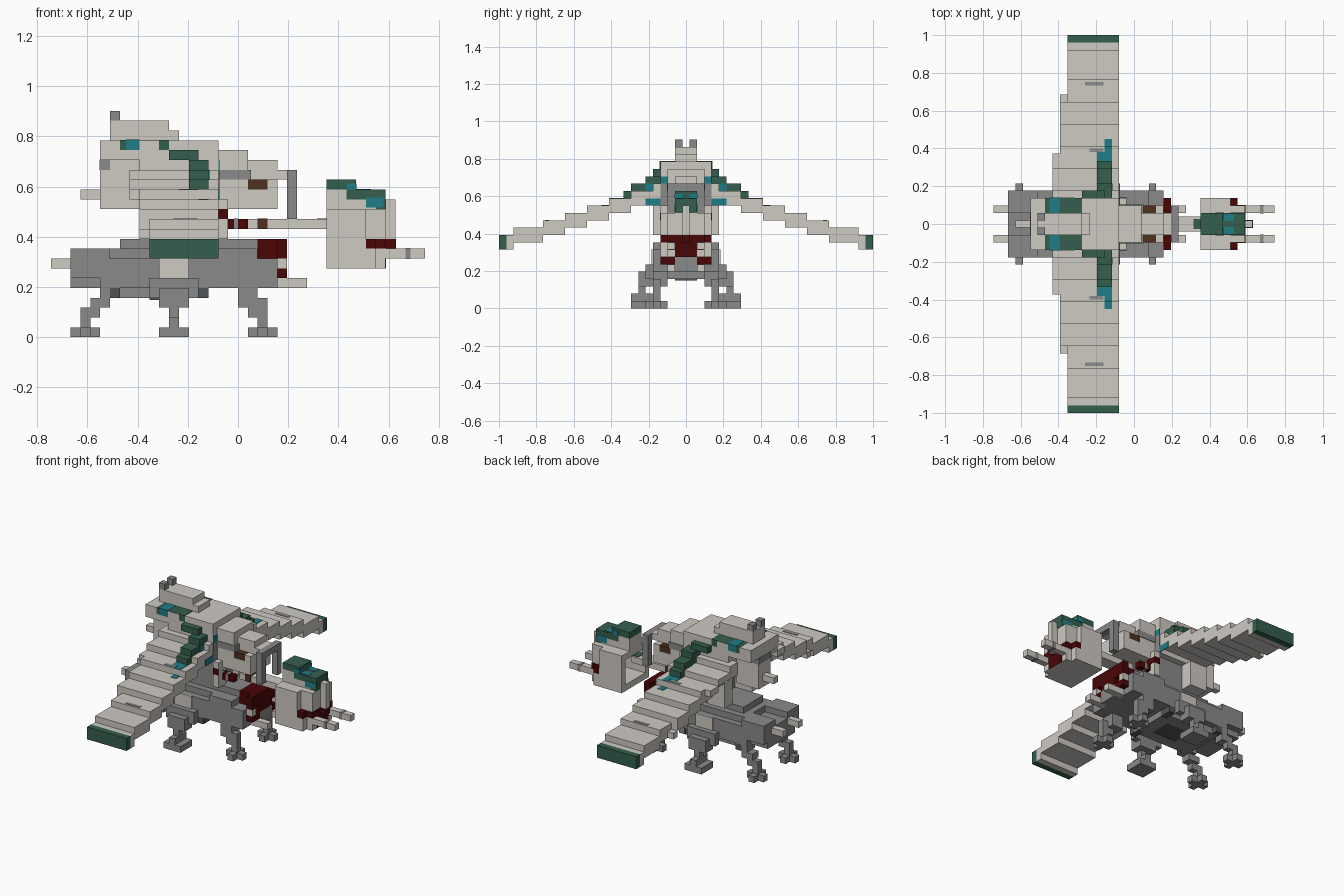
import bpy, bmesh
from mathutils import Vector

cube = bpy.data.objects.get("Cube")
if cube:
    bpy.data.objects.remove(cube, do_unlink=True)

U = 2 / 51  # size of one block


def colour(name, *srgb):
    rgba = [(c / 255) ** 2.2 for c in srgb] + [1]
    m = bpy.data.materials.new(name)
    m.use_nodes = True
    m.diffuse_color = rgba
    m.node_tree.nodes["Principled BSDF"].inputs["Base Color"].default_value = rgba
    return m


light = colour("warm light grey", 205, 200, 193)
grey = colour("mid grey", 137, 137, 137)
dark = colour("dark grey", 82, 86, 88)
green = colour("dark green", 55, 95, 78)
teal = colour("teal", 37, 125, 135)
red = colour("dark red", 74, 13, 15)
brown = colour("brown", 78, 52, 37)


def part(name, mat, x, y, z):
    """Block spanning x, y, z in block units; mirrored across y, or centred if y is one half-width."""
    bm = bmesh.new()
    if isinstance(y, tuple):
        a, b = y[0] - .5, y[1] - .5
        spans = [(a, b), (-b, -a)]
    else:
        spans = [(.5 - y, y - .5)]
    for span in spans:
        verts = bmesh.ops.create_cube(bm, size=1)["verts"]
        for v in verts:
            v.co = Vector([r[0] + (c + .5) * (r[1] - r[0]) for c, r in zip(v.co, (x, span, z))]) * U
    mesh = bpy.data.meshes.new(name)
    bm.to_mesh(mesh)
    bm.free()
    mesh.materials.append(mat)
    ob = bpy.data.objects.new(name, mesh)
    bpy.context.collection.objects.link(ob)


# Stepped wings, from the tip inwards
edges = [25, 24, 20, 17, 14, 11, 8, 5, 3]
for i, (outer, inner) in enumerate(zip(edges, edges[1:])):
    top = 10 + i
    part("wing_step", light, (-9 if outer > 18 else -10, -2), (inner, outer), (top - 2, top))
part("wing_tip", green, (-9, -2), (25, 26), (8, 10))
for inner, outer, x, low, high in ((17, 18, -10, 10, 11), (8, 10, -11, 14, 15), (5, 8, -11, 15, 16), (3, 5, -11, 15, 17)):
    part("wing_trailing_edge", light, (x, x + 1), (inner, outer), (low, high))
for y, z, x in ((19.2, 12, -6.6), (10.2, 15, -6)):
    part("wing_slot", grey, (x, -4.1), (y, y + .5), (z, z + .06))

# Green root stripe climbing the steps, with teal inlays
for inner, outer, top in ((8, 9, 16), (6, 8, 17), (4, 6, 18)):
    part("root_stripe", green, (-5, -3), (inner, outer), (top - 1.9, top))
part("stripe_glass", teal, (-3, -2.9), (4, 6), (16, 17))
part("stripe_end_wide", teal, (-5, -3), (9, 10.2), (15, 15.06))
part("stripe_end", teal, (-4, -3), (10.2, 11), (15, 15.06))
part("stripe_end_low", teal, (-4, -3), (11, 12), (14, 14.06))
part("lower_glass", teal, (-2, -1.9), (4, 6), (14, 15))
part("shoulder_stripe", green, (-7, -4), (4, 5), (18, 19))

# Upper fuselage
part("fuselage", light, (-10, -2), 4, (14, 18))
part("fuselage_roof", light, (-14, -2), 4, (18, 20))
part("tail_post", light, (-14, -10), 2, (13, 18))
part("tail_post_panel", grey, (-14.05, -13), 2.05, (17, 18))
part("tail_gun", light, (-16, -14), 1, (14, 15))
part("pod_stripe", green, (-12, -7), (2, 4.04), (19, 20.04))
part("pod_glass", teal, (-11.4, -10), (2, 4.08), (19, 20.08))
part("pod_trim", light, (-10, -8), (3.9, 4.08), (19, 20))
part("fin_block", light, (-13, -7), 2, (20, 22))
part("fin_step", light, (-7, -6), 2, (20, 21))
part("fin_horn", grey, (-13, -12), (1, 2), (22, 23))
part("hanger_rail", light, (-10, -7), (3, 5), (10, 14))
part("hanger_core", grey, (-7, -2), 3, (9, 14))
part("front_hanger", light, (-2, -1), (2, 4), (10, 14))
part("front_glass", teal, (-2, -1.9), (2, 4), (17, 18))
part("front_intake", grey, (-2, -1.9), (2, 4), (14, 17))

# Forward section, neck and collar
part("forward_roof", light, (-2, 1), 3, (17, 19))
part("forward_vent", grey, (-2, 1.3), 3.1, (16, 17))
part("forward_side", light, (-2, 1), 3, (13, 16))
part("cabin_upper", light, (1, 4), 2, (16, 18))
part("cabin_lower", light, (1, 4), 3, (13, 15))
part("cabin_shelf", light, (3, 4), 3, (15, 16))
part("cabin_brown_panel", brown, (1, 3), 3, (15, 16))
part("collar_rear", light, (4, 5), 2, (16, 17))
part("collar_bar", grey, (5, 6), 3, (16, 17))
part("collar_post", grey, (5, 6), (2, 3), (12, 16))
part("red_beam", red, (-2, 1), (2, 3), (11, 12))
part("red_beam_post", red, (-2, -1), (2, 4.05), (12, 13))
part("beam_clip", grey, (-.4, 0), (2, 3.05), (11, 12.05))
part("neck", light, (1, 9), 1.5, (11, 12))
part("neck_clip", brown, (2, 3), 1.6, (11, 12.05))
part("neck_point", green, (8, 9), 1.2, (12, 12.06))

# Hollow nose, open at the back
part("nose_wall", light, (9, 13), (3, 4), (7, 13))
part("nose_wall_low", light, (13, 14), (3, 4), (7, 9))
part("nose_floor", light, (9, 14), 3, (7, 8))
part("nose_front", light, (13, 15), 3, (7, 13))
part("nose_bulkhead", grey, (12.9, 13), 3, (8, 12))
part("nose_deck", light, (9, 13), 3, (12, 13))
part("nose_canopy_base", light, (9, 15), 2, (13, 14))
part("canopy_rear_base", light, (9, 11), 2, (14, 15))
part("canopy_lower", green, (11, 15), 2, (14, 15))
part("canopy_upper", green, (9, 12), 2, (15, 16))
part("canopy_front", green, (14, 15.04), 2.03, (13, 14))
part("canopy_glass", teal, (12, 13.5), (.9, 1.8), (15, 15.06))
part("canopy_side_glass", teal, (13, 14.8), (2, 2.06), (13.2, 14.2))
part("canopy_upper_glass", teal, (11, 12.05), (1, 2.05), (15, 15.6))
part("nose_ridge", light, (15, 16), 1, (9, 14))
part("nose_red_side", red, (13, 14), (3, 4), (9, 10))
part("nose_red_band", red, (14, 15.04), 3.04, (9, 10))
part("nose_red_chin", red, (15, 15.04), 2, (7, 9))
part("nose_red_tip", red, (15, 16.04), 1.04, (9, 10))
part("nose_gun", light, (15, 19), (2, 3), (8, 9))
part("nose_gun_band", grey, (17, 17.5), (1.95, 3.05), (7.95, 9.05))

# Carried walker hull
part("walker_hull", grey, (-14, 4), 5, (5, 8))
part("walker_deck", grey, (-13, 2), 4, (8, 9))
part("walker_top", grey, (-12, 2), 3, (9, 10))
part("walker_rear", grey, (-17, -14), 4, (5, 8))
part("walker_rear_pod", grey, (-17, -13), (2, 5), (6, 9))
part("walker_shoulder", grey, (-2, 2), (3, 5), (8, 9))
part("walker_belly", grey, (-13, -3), 4, (4, 5))
part("belly_patch", dark, (-4, -3), (3, 5), (4, 5))
part("belly_rear_patch", dark, (-13, -12), (3, 5), (4, 5))
part("belly_plate", dark, (-9, -5), 2, (3.8, 4))
part("side_plate", light, (-8, -5), (5, 5.2), (6, 8))
part("rear_gun", light, (-19, -17), (2, 3), (7, 8))
part("walker_face", red, (2, 4), 3, (8, 10))
part("walker_brow", red, (4, 5), 4, (8, 10))
part("walker_face_centre", red, (4, 5), 2, (7, 8))
part("walker_jaw", red, (4, 5), (2, 4), (6, 7))
part("walker_cheek", light, (4, 5), (3, 4), (7, 8))
part("jaw_block", grey, (4, 5), 2, (5, 7))
part("jaw_gun", light, (4, 7), (2, 3), (5, 6))

# Legs: the end pairs step outwards, the middle pair is wider
part("rear_hip", grey, (-14, -12), (3, 5), (4, 5))
part("rear_thigh", grey, (-15, -13), (3.5, 5), (3, 4))
part("rear_knee", grey, (-16, -14), (4, 5), (2, 3))
part("rear_shin", grey, (-16, -15), (4, 5), (1, 2))
part("front_hip", grey, (0, 2), (3, 5), (3, 5))
part("front_knee", grey, (1, 3), (4, 5), (2, 4))
part("front_shin", grey, (2, 3), (4, 5), (1, 2))
for name, x in (("rear_foot", -17), ("front_foot", 1)):
    part(name, grey, (x, x + 3), (4, 5), (0, 1))
    part(name + "_cross", grey, (x + 1, x + 2), (3, 6), (0, 1))
part("middle_hip", grey, (-9, -4), (5, 6), (4, 6))
part("middle_thigh", grey, (-8, -5), (5, 7), (3, 5))
part("middle_leg", grey, (-7, -6), (6, 7), (1, 3))
part("middle_foot", grey, (-8, -5), (5, 8), (0, 1))
part("middle_ankle", grey, (-7, -6), (5, 8), (1, 2))
